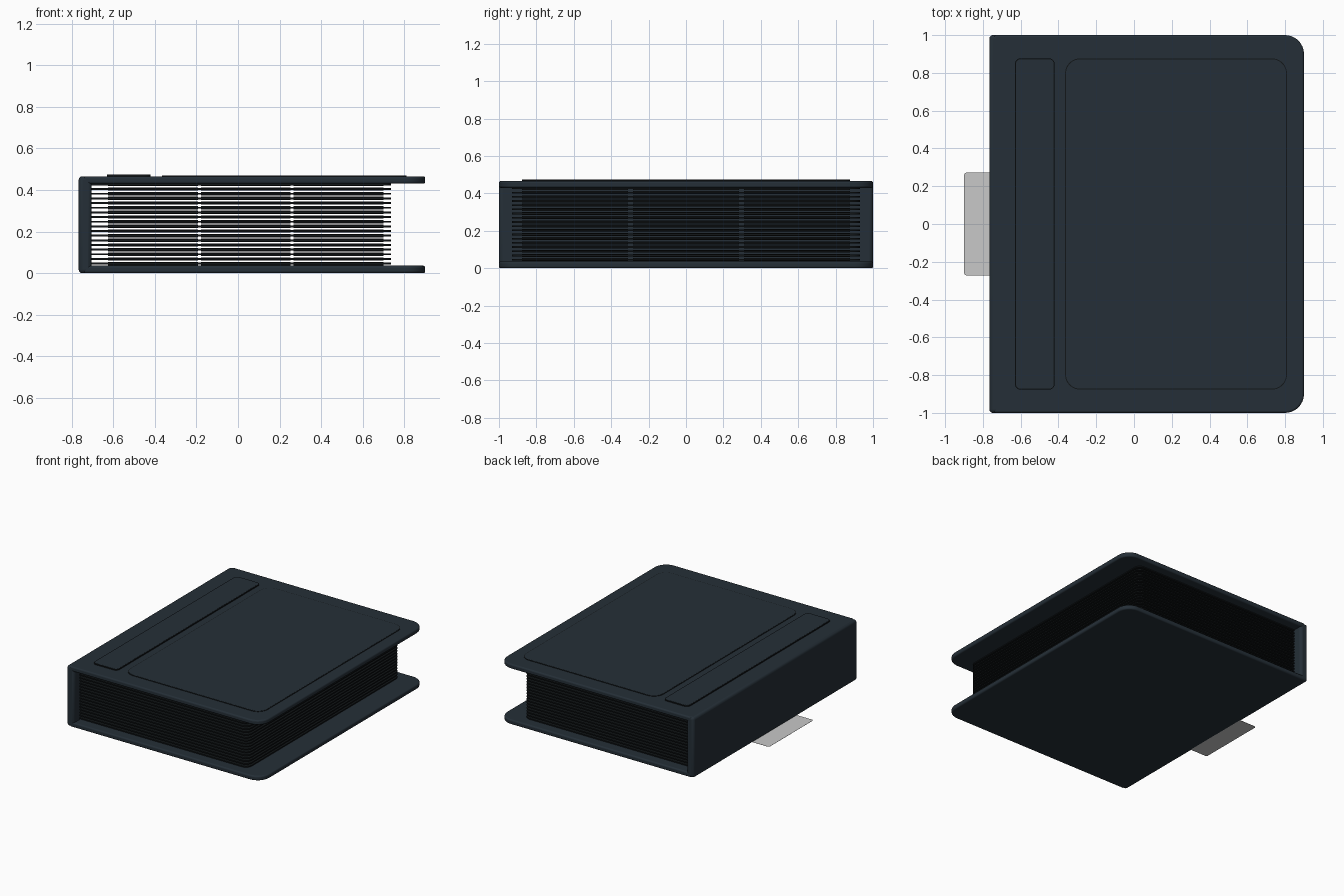
import bpy, bmesh, math

cube = bpy.data.objects.get("Cube")
if cube:
    bpy.data.objects.remove(cube, do_unlink=True)


def material(name, rgb):
    m = bpy.data.materials.new(name)
    m.use_nodes = True
    m.diffuse_color = (*rgb, 1)
    m.node_tree.nodes["Principled BSDF"].inputs["Base Color"].default_value = (*rgb, 1)
    return m


slate = material("dark slate", (0.018, 0.028, 0.038))
black = material("near black", (0.006, 0.008, 0.009))
grey = material("light grey", (0.58, 0.58, 0.58))


def add_plate(bm, x0, x1, y, z0, z1, r_left=0, r_right=0, y_mid=0):
    """Prism with rounded corners, y is the half depth."""
    pts = []
    corners = ((x1, 1, 1, r_right), (x0, -1, 1, r_left),
               (x0, -1, -1, r_left), (x1, 1, -1, r_right))
    for i, (x, sx, sy, r) in enumerate(corners):
        steps = 8 if r else 0
        for k in range(steps + 1):
            a = math.pi / 2 * (i + k / max(steps, 1))
            pts.append((x - sx * r + r * math.cos(a), y_mid + sy * (y - r) + r * math.sin(a)))
    low = [bm.verts.new((px, py, z0)) for px, py in pts]
    top = [bm.verts.new((px, py, z1)) for px, py in pts]
    bm.faces.new(low[::-1])
    bm.faces.new(top)
    n = len(pts)
    for i in range(n):
        j = (i + 1) % n
        bm.faces.new((low[i], low[j], top[j], top[i]))


def finish(name, bm, mat, bevel=0):
    mesh = bpy.data.meshes.new(name)
    bm.to_mesh(mesh)
    bm.free()
    mesh.materials.append(mat)
    ob = bpy.data.objects.new(name, mesh)
    bpy.context.collection.objects.link(ob)
    bpy.context.view_layer.objects.active = ob
    for o in bpy.context.selected_objects:
        o.select_set(False)
    ob.select_set(True)
    bpy.ops.object.shade_smooth_by_angle(angle=math.radians(35))
    if bevel:
        mod = ob.modifiers.new("soft edges", "BEVEL")
        mod.width, mod.segments = bevel, 3
        mod.limit_method, mod.angle_limit = "ANGLE", math.radians(50)
    return ob


def plate(name, mat, *args, bevel=0, **kw):
    bm = bmesh.new()
    add_plate(bm, *args, **kw)
    return finish(name, bm, mat, bevel)


# Covers and spine
plate("bottom_cover", slate, -0.74, 0.9, 1.0, 0.0, 0.036, r_right=0.1, bevel=0.01)
plate("top_cover", slate, -0.74, 0.9, 1.0, 0.43, 0.466, r_right=0.1, bevel=0.01)
plate("spine", slate, -0.766, -0.703, 1.0, 0.0, 0.466, bevel=0.018)

# Raised panels on the top cover, each with a dark rim
for name, x0, x1, r, z in (("spine_side_panel", -0.63, -0.42, 0.03, 0.475),
                           ("main_panel", -0.365, 0.81, 0.08, 0.47)):
    plate(name + "_rim", black, x0, x1, 0.877, 0.46, z - 0.001, r_left=r, r_right=r)
    e = 0.005
    plate(name, slate, x0 + e, x1 - e, 0.877 - e, 0.461, z, r_left=r - e, r_right=r - e)

# Stack of pages, each with a three by three grid of pockets on both sides
PAGES, PITCH = 18, 0.0224
bm = bmesh.new()
add_plate(bm, -0.71, 0.735, 0.93, -0.0045, 0.0045, r_right=0.05)
for col in range(3):
    for row in (-1, 0, 1):
        x = -0.625 + col * 0.446
        for z0, z1 in ((-0.008, -0.0045), (0.0045, 0.008)):
            add_plate(bm, x, x + 0.432, 0.283, z0, z1, y_mid=row * 0.594)
pages = finish("pocket_pages", bm, black)
pages.location.z = 0.046
arr = pages.modifiers.new("stack", "ARRAY")
arr.count = PAGES
arr.use_relative_offset = False
arr.use_constant_offset = True
arr.constant_offset_displace = (0, 0, PITCH)

# Loose card sticking out beneath the spine
plate("loose_card", grey, -0.9, -0.47, 0.272, 0.0008, 0.002, r_left=0.015, r_right=0.015)
